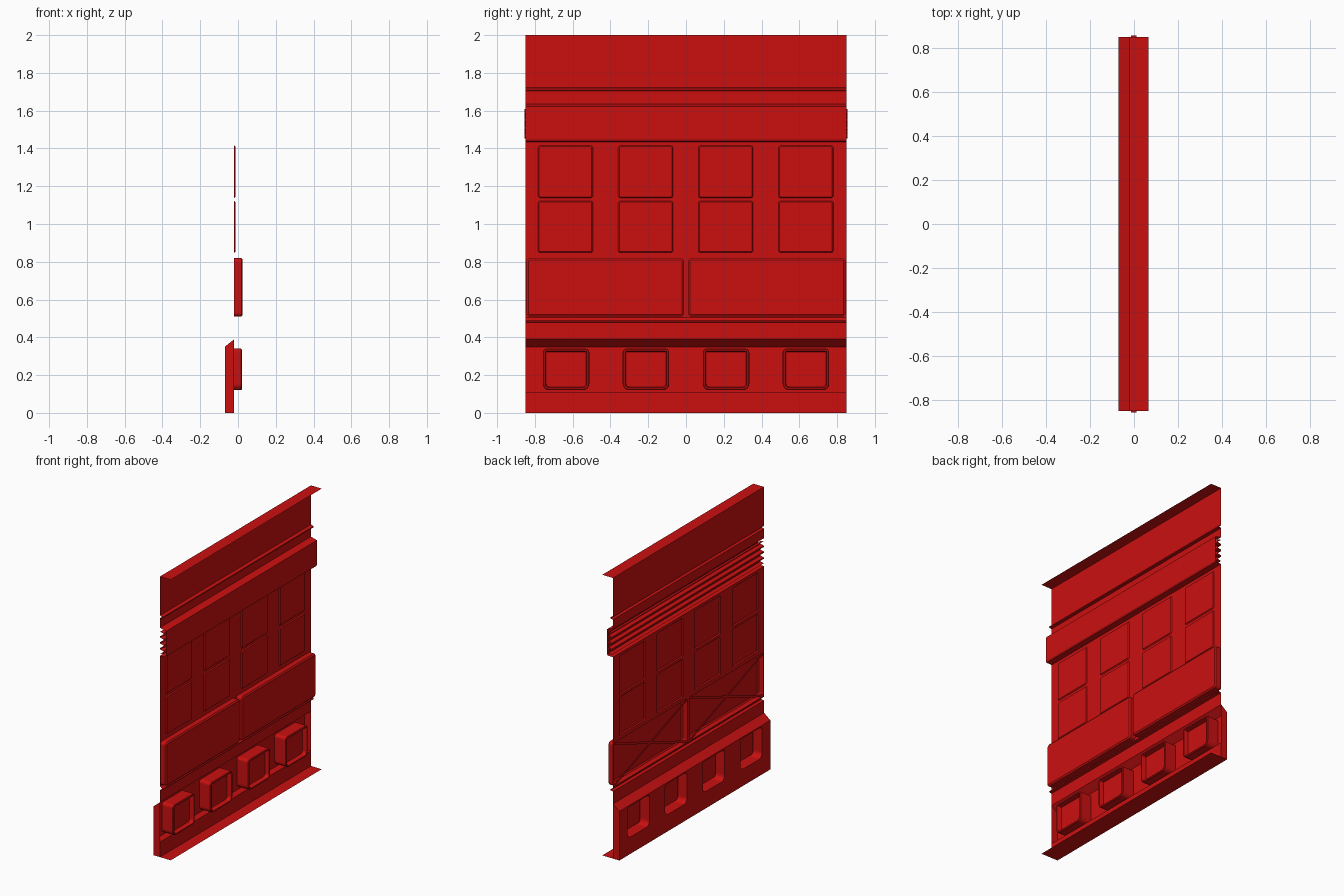
import bpy, bmesh, math

if "Cube" in bpy.data.objects:
    bpy.data.objects.remove(bpy.data.objects["Cube"])

W = 0.85          # half width of the wall
X0 = -0.02        # main sheet plane
XB = -0.07        # recessed lower plane

red = bpy.data.materials.new("red_paint")
red.diffuse_color = (0.6, 0.005, 0.005, 1)
red.use_nodes = True
red.node_tree.nodes["Principled BSDF"].inputs["Base Color"].default_value = red.diffuse_color


def finish(name, bm):
    me = bpy.data.meshes.new(name)
    bm.to_mesh(me)
    bm.free()
    me.materials.append(red)
    ob = bpy.data.objects.new(name, me)
    bpy.context.collection.objects.link(ob)
    return ob


def extrude_profile(name, pts, half=W):
    """Open (x, z) profile swept along y."""
    bm = bmesh.new()
    rows = [[bm.verts.new((x, s * half, z)) for s in (-1, 1)] for x, z in pts]
    for a, b in zip(rows, rows[1:]):
        bm.faces.new((a[0], a[1], b[1], b[0]))
    return finish(name, bm)


def rounded(y0, y1, z0, z1, rb, rt, seg=4):
    """Rounded rectangle, counter-clockwise seen from +x."""
    corners = [(y1 - rb, z0 + rb, rb, -90), (y1 - rt, z1 - rt, rt, 0),
               (y0 + rt, z1 - rt, rt, 90), (y0 + rb, z0 + rb, rb, 180)]
    out = []
    for cy, cz, r, a0 in corners:
        for i in range(seg + 1):
            a = math.radians(a0 + 90 * i / seg)
            out.append((cy + r * math.cos(a), cz + r * math.sin(a)))
    return out


def pad(name, rect, rb, rt, rings):
    """Stack of rounded rings (x, inset) with the last one capped."""
    y0, y1, z0, z1 = rect
    bm = bmesh.new()
    prev = None
    for x, d in rings:
        loop = rounded(y0 + d, y1 - d, z0 + d, z1 - d,
                       max(rb - d, 0.003), max(rt - d, 0.003))
        cur = [bm.verts.new((x, y, z)) for y, z in loop]
        if prev:
            n = len(cur)
            for i in range(n):
                j = (i + 1) % n
                bm.faces.new((prev[i], prev[j], cur[j], cur[i]))
        prev = cur
    bm.faces.new(prev)
    return finish(name, bm)


def sheet(name, x, z0, z1, holes):
    """Flat sheet at x with rounded holes cut through it."""
    bm = bmesh.new()
    edges = []
    for loop in [[(-W, z0), (W, z0), (W, z1), (-W, z1)]] + holes:
        vs = [bm.verts.new((x, y, z)) for y, z in loop]
        edges += [bm.edges.new((vs[i - 1], vs[i])) for i in range(len(vs))]
    bmesh.ops.triangle_fill(bm, edges=edges, use_beauty=True, normal=(1, 0, 0))
    for f in bm.faces:
        f.normal_update()
        if f.normal.x < 0:
            f.normal_flip()
    return finish(name, bm)


# Bottom flange, toe strip and sill
extrude_profile("base_flange", [(0.065, 0), (XB, 0)])
extrude_profile("toe_strip", [(X0, 0), (X0, 0.107), (XB, 0.107)])

# Recessed lower wall with its hollow boxes
boxes = [(c - 0.123, c + 0.123, 0.12, 0.34) for c in (-0.635, -0.212, 0.212, 0.635)]
sheet("lower_wall", XB, 0, 0.35, [rounded(*b, 0.035, 0.02) for b in boxes])
for i, b in enumerate(boxes):
    pad(f"lower_box_{i}", b, 0.035, 0.02,
        [(XB, 0), (0.015, 0), (0.02, 0.004), (0.02, 0.012), (-0.01, 0.018)])

# End caps of the lower wall
for s in (-1, 1):
    bm = bmesh.new()
    vs = [bm.verts.new((x, s * W, z)) for x, z in
          ((XB, 0), (X0, 0), (X0, 0.39), (XB, 0.35))]
    bm.faces.new(vs if s < 0 else vs[::-1])
    finish("lower_end_cap_" + ("front" if s < 0 else "back"), bm)

# Overhang and small lower ridge
extrude_profile("lower_ridge", [(XB, 0.35), (X0, 0.39), (X0, 0.478), (0.0, 0.482),
                                (0.0, 0.488), (X0, 0.505)])

# Wide panels, hollow behind with crossed braces
panels = [(-0.845, -0.01, 0.51, 0.82), (0.01, 0.845, 0.51, 0.82)]
sheet("panel_wall", X0, 0.505, 0.835, [rounded(*p, 0.02, 0.02) for p in panels])
for i, p in enumerate(panels):
    pad(f"wide_panel_{i}", p, 0.02, 0.02, [(X0, 0), (0.018, 0), (0.025, 0.01)])
    y0, y1, z0, z1 = p
    for k, (za, zb) in enumerate(((z0, z1), (z1, z0))):
        t = 0.015
        bm = bmesh.new()
        sg = 1 if zb > za else -1
        ring = [(y0 + 0.01, za + sg * t), (y0 + 0.01 + t, za + sg * 0.003),
                (y1 - 0.01, zb - sg * t), (y1 - 0.01 - t, zb - sg * 0.003)]
        vs = [bm.verts.new((X0 + 0.001 * k, y, z)) for y, z in ring]
        bm.faces.new(vs if sg > 0 else vs[::-1])
        finish(f"panel_brace_{i}_{k}", bm)

# Middle wall with two rows of thin raised plates
plates = [(c - 0.145, c + 0.145, z0, z1)
          for z0, z1 in ((0.848, 1.122), (1.138, 1.415))
          for c in (-0.638, -0.214, 0.21, 0.635)]
sheet("middle_wall", X0, 0.835, 1.435, [rounded(*p, 0.012, 0.012) for p in plates])
for i, p in enumerate(plates):
    pad(f"thin_plate_{i}", p, 0.012, 0.012, [(X0, 0), (-0.013, 0.006)])

# Protruding beam, upper ridge, top wall and top flange
extrude_profile("beam_and_top_wall", [
    (X0, 1.435), (0.022, 1.437), (0.028, 1.447), (0.028, 1.622), (X0, 1.635),
    (X0, 1.703), (0.0, 1.706), (0.0, 1.714), (X0, 1.722), (X0, 2), (0.065, 2)])

# Corrugated liner behind the beam, ends stick out slightly
liner = []
for k in range(4):
    z = 1.452 + k * 0.042
    liner += [(-0.014, z), (0.012, z + 0.006), (0.012, z + 0.026), (-0.014, z + 0.032)]
extrude_profile("beam_liner", liner, W + 0.006)
